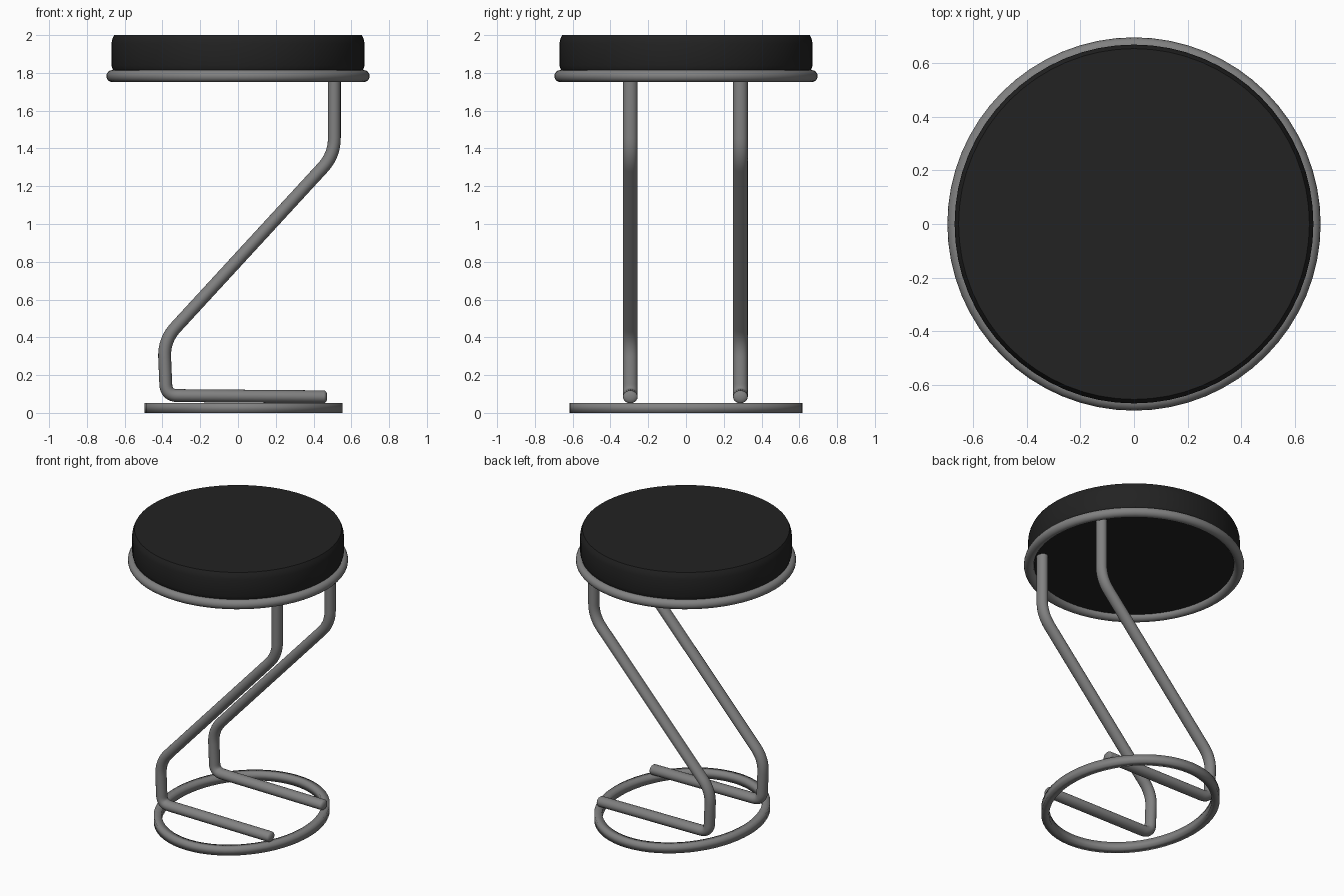
import bpy, bmesh, math
from mathutils import Vector

if "Cube" in bpy.data.objects:
    bpy.data.objects.remove(bpy.data.objects["Cube"])


def material(name, value):
    m = bpy.data.materials.new(name)
    m.diffuse_color = (value, value, value, 1)
    m.use_nodes = True
    m.node_tree.nodes["Principled BSDF"].inputs["Base Color"].default_value = m.diffuse_color
    return m


STEEL = material("grey steel", 0.22)
BLACK = material("black leather", 0.016)


def add_object(name, bm, mat, angle=40):
    bmesh.ops.recalc_face_normals(bm, faces=bm.faces)
    me = bpy.data.meshes.new(name)
    bm.to_mesh(me)
    bm.free()
    me.materials.append(mat)
    ob = bpy.data.objects.new(name, me)
    bpy.context.collection.objects.link(ob)
    bpy.ops.object.select_all(action='DESELECT')
    ob.select_set(True)
    bpy.context.view_layer.objects.active = ob
    bpy.ops.object.shade_smooth_by_angle(angle=math.radians(angle))
    return ob


def bridge(bm, a, b):
    n = len(a)
    for i in range(n):
        bm.faces.new((a[i], a[(i + 1) % n], b[(i + 1) % n], b[i]))


def lathe(name, profile, mat, closed, sides=64, squash=1.0, cx=0.0, angle=40):
    """Spin (radius, z) points about z; closed joins the last to the first, else caps."""
    bm = bmesh.new()
    rings = []
    for r, z in profile:
        rings.append([bm.verts.new((cx + r[0] * math.cos(t), r[1] * math.sin(t), z))
                      for t in (2 * math.pi * i / sides for i in range(sides))])
    for a, b in zip(rings, rings[1:]):
        bridge(bm, a, b)
    if closed:
        bridge(bm, rings[-1], rings[0])
    else:
        bm.faces.new(rings[0])
        bm.faces.new(rings[-1])
    return add_object(name, bm, mat, angle)


def fillet(corners, setbacks, steps=8):
    """Round the inner corners of a path in the xz plane."""
    pts = [Vector(c) for c in corners]
    out = [pts[0]]
    for i, s in enumerate(setbacks, 1):
        p = pts[i]
        a = p + (pts[i - 1] - p).normalized() * s
        b = p + (pts[i + 1] - p).normalized() * s
        for k in range(steps + 1):
            t = k / steps
            out.append(a * (1 - t) ** 2 + p * 2 * t * (1 - t) + b * t * t)
    return out + [pts[-1]]


def leg(name, y, path, tip, sides=20, in_plane=0.034, across=0.039):
    """Sweep an oval tube along the path and round its far end."""
    stations = [(p, 1.0) for p in path]
    d = (path[-1] - path[-2]).normalized()
    for k in range(1, 5):
        a = k * math.pi / 2 / 5
        stations.append((path[-1] + d * tip * math.sin(a), math.cos(a)))
    bm = bmesh.new()
    rings = []
    for i, (p, s) in enumerate(stations):
        q = stations[min(i + 1, len(stations) - 1)][0] - stations[max(i - 1, 0)][0]
        q.normalize()
        n = Vector((-q.y, q.x)) * in_plane * s
        rings.append([bm.verts.new((p.x + n.x * math.cos(t), y + across * s * math.sin(t),
                                    p.y + n.y * math.cos(t)))
                      for t in (2 * math.pi * k / sides for k in range(sides))])
    for a, b in zip(rings, rings[1:]):
        bridge(bm, a, b)
    bm.faces.new(rings[0])
    bm.faces.new(rings[-1])
    return add_object(name, bm, STEEL)


# Cushion with slightly eased rims
cushion = [(0.645, 1.785), (0.662, 1.815), (0.67, 1.84), (0.67, 1.955), (0.665, 1.98), (0.655, 2.0)]
lathe("seat_cushion", [((r, r), z) for r, z in cushion], BLACK, False)

# Round tube under the cushion
tube = [(0.665 + 0.032 * math.cos(t), 1.783 + 0.032 * math.sin(t))
        for t in (2 * math.pi * k / 16 for k in range(16))]
lathe("seat_ring", [((r, r), z) for r, z in tube], STEEL, True)

# Oval floor ring with a square section
w = 0.05
floor = [((0.525, 0.616), 0), ((0.525, 0.616), 0.053),
         ((0.525 - w, 0.616 - w), 0.053), ((0.525 - w, 0.616 - w), 0)]
lathe("base_ring", floor, STEEL, True, cx=0.029, angle=100)

# Two bent legs
route = fillet([(0.51, 1.80), (0.51, 1.365), (-0.392, 0.385), (-0.38, 0.092), (0.455, 0.085)],
               [0.09, 0.09, 0.06])
for side, y in (("front", -0.295), ("back", 0.288)):
    leg(side + "_leg", y, route, 0.018)
